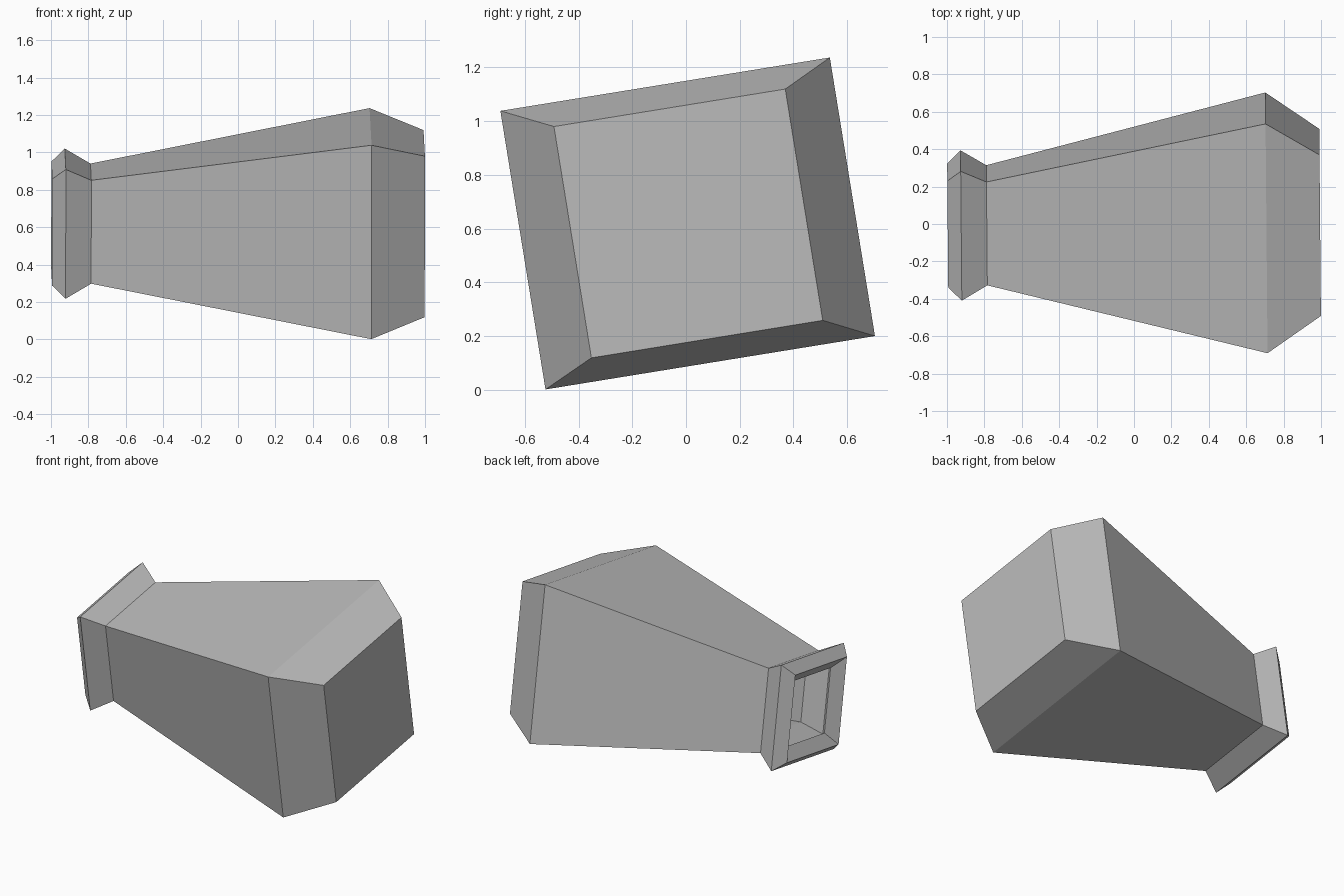
import bpy, bmesh, math
from mathutils import Matrix

if "Cube" in bpy.data.objects:
    bpy.data.objects.remove(bpy.data.objects["Cube"])

# Clay colour
clay = bpy.data.materials.new("grey_clay")
clay.diffuse_color = (0.5, 0.5, 0.5, 1)
clay.use_nodes = True
clay.node_tree.nodes["Principled BSDF"].inputs["Base Color"].default_value = clay.diffuse_color

# Rectangular sections along the axis: (x, width, height)
outer = [(0.995, 0.872, 0.872),    # base
         (0.708, 1.242, 1.05),     # shoulder
         (-0.787, 0.56, 0.56),     # neck
         (-0.924, 0.70, 0.70),     # lip
         (-0.996, 0.578, 0.578)]   # mouth
inner = [(-0.93, 0.43, 0.43),      # inside of the mouth
         (-0.91, 0.46, 0.46),      # inside of the lip
         (-0.775, 0.345, 0.345),   # inside of the neck
         (0.68, 1.03, 0.84),       # inside of the shoulder
         (0.895, 0.76, 0.73)]      # inside of the base

bm = bmesh.new()
rings = []
for x, w, h in outer + inner:
    rings.append([bm.verts.new((x, sy * w / 2, sz * h / 2))
                  for sy, sz in ((-1, -1), (1, -1), (1, 1), (-1, 1))])

# Walls between neighbouring sections, then the outer and inner base
for a, b in zip(rings, rings[1:]):
    for i in range(4):
        j = (i + 1) % 4
        bm.faces.new((a[i], a[j], b[j], b[i]))
bm.faces.new(rings[0])
bm.faces.new(rings[-1])
bmesh.ops.recalc_face_normals(bm, faces=bm.faces[:])

# Lay the vase on its side, rolled a little
bm.transform(Matrix.Translation((0, 0, 0.619))
             @ Matrix.Rotation(math.radians(0.5), 4, 'Z')
             @ Matrix.Rotation(math.radians(9.2), 4, 'X'))

mesh = bpy.data.meshes.new("square_vase")
bm.to_mesh(mesh)
bm.free()
mesh.materials.append(clay)
vase = bpy.data.objects.new("square_vase", mesh)
bpy.context.collection.objects.link(vase)
